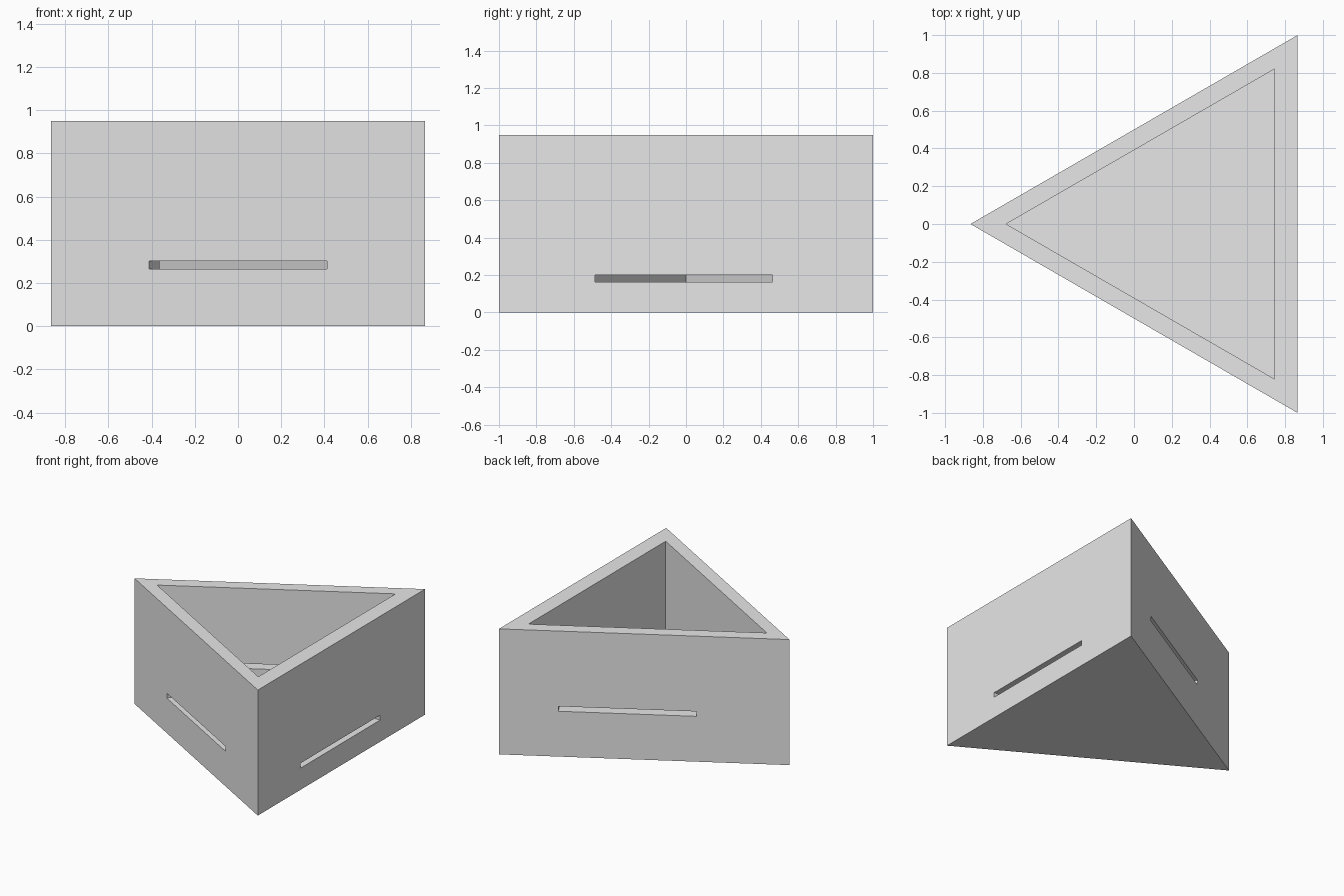
import bpy, bmesh
from math import radians, sqrt
from mathutils import Matrix, Vector

cube = bpy.data.objects.get("Cube")
if cube:
    bpy.data.objects.remove(cube, do_unlink=True)

HEIGHT = 0.95
FLOOR = 0.095
SLOT_HEIGHT = 0.037
SLOT_LENGTH = 0.95
R = sqrt(3) / 2

grey = bpy.data.materials.new("light grey")
grey.use_nodes = True
grey.diffuse_color = (0.8, 0.8, 0.8, 1)
grey.node_tree.nodes["Principled BSDF"].inputs["Base Color"].default_value = (0.8, 0.8, 0.8, 1)


def make_object(name, bm):
    bmesh.ops.recalc_face_normals(bm, faces=bm.faces)
    mesh = bpy.data.meshes.new(name)
    bm.to_mesh(mesh)
    bm.free()
    mesh.materials.append(grey)
    obj = bpy.data.objects.new(name, mesh)
    bpy.context.collection.objects.link(obj)
    return obj


def prism(name, outline, bottom, top):
    bm = bmesh.new()
    face = bm.faces.new([bm.verts.new((x, y, bottom)) for x, y in outline])
    side = bmesh.ops.extrude_face_region(bm, geom=[face])["geom"]
    bmesh.ops.translate(bm, vec=(0, 0, top - bottom),
                        verts=[v for v in side if isinstance(v, bmesh.types.BMVert)])
    return make_object(name, bm)


def slot(name, start, end, centre, bottom):
    """Box cutter across a wall, centred at a distance from the wall's start."""
    along = (Vector(end) - Vector(start)).normalized()
    spot = Vector(start) + along * centre
    across = Vector((-along.y, along.x))
    bm = bmesh.new()
    bmesh.ops.create_cube(bm, size=1)
    bmesh.ops.scale(bm, vec=(SLOT_LENGTH, 0.3, SLOT_HEIGHT), verts=bm.verts)
    turn = Matrix((along.to_3d(), across.to_3d(), Vector((0, 0, 1)))).transposed()
    bmesh.ops.transform(bm, matrix=turn.to_4x4(), verts=bm.verts)
    bmesh.ops.translate(bm, vec=(spot.x, spot.y, bottom + SLOT_HEIGHT / 2), verts=bm.verts)
    return make_object(name, bm)


# Triangular box, corners: side point, front corner, back corner
point, front, back = (-R, 0), (R, -1), (R, 1)
box = prism("triangular_box", [point, front, back], 0, HEIGHT)

# Hollow and one through slot per wall, each at its own height
cutters = [
    prism("hollow_cutter", [(-0.677, 0), (0.745, -0.821), (0.745, 0.821)], FLOOR, HEIGHT + 0.2),
    slot("front_slot_cutter", point, front, 1.0, 0.265),
    slot("side_slot_cutter", front, back, 0.988, 0.164),
    slot("back_slot_cutter", back, point, 0.884, 0.343),
]
for cutter in cutters:
    cut = box.modifiers.new(cutter.name, "BOOLEAN")
    cut.operation = "DIFFERENCE"
    cut.solver = "EXACT"
    cut.object = cutter
    cutter.hide_render = True

# Apply the cuts and drop the cutters
bpy.context.view_layer.update()
depsgraph = bpy.context.evaluated_depsgraph_get()
solid = bpy.data.meshes.new_from_object(box.evaluated_get(depsgraph))
box.modifiers.clear()
box.data = solid
for cutter in cutters:
    bpy.data.objects.remove(cutter, do_unlink=True)
